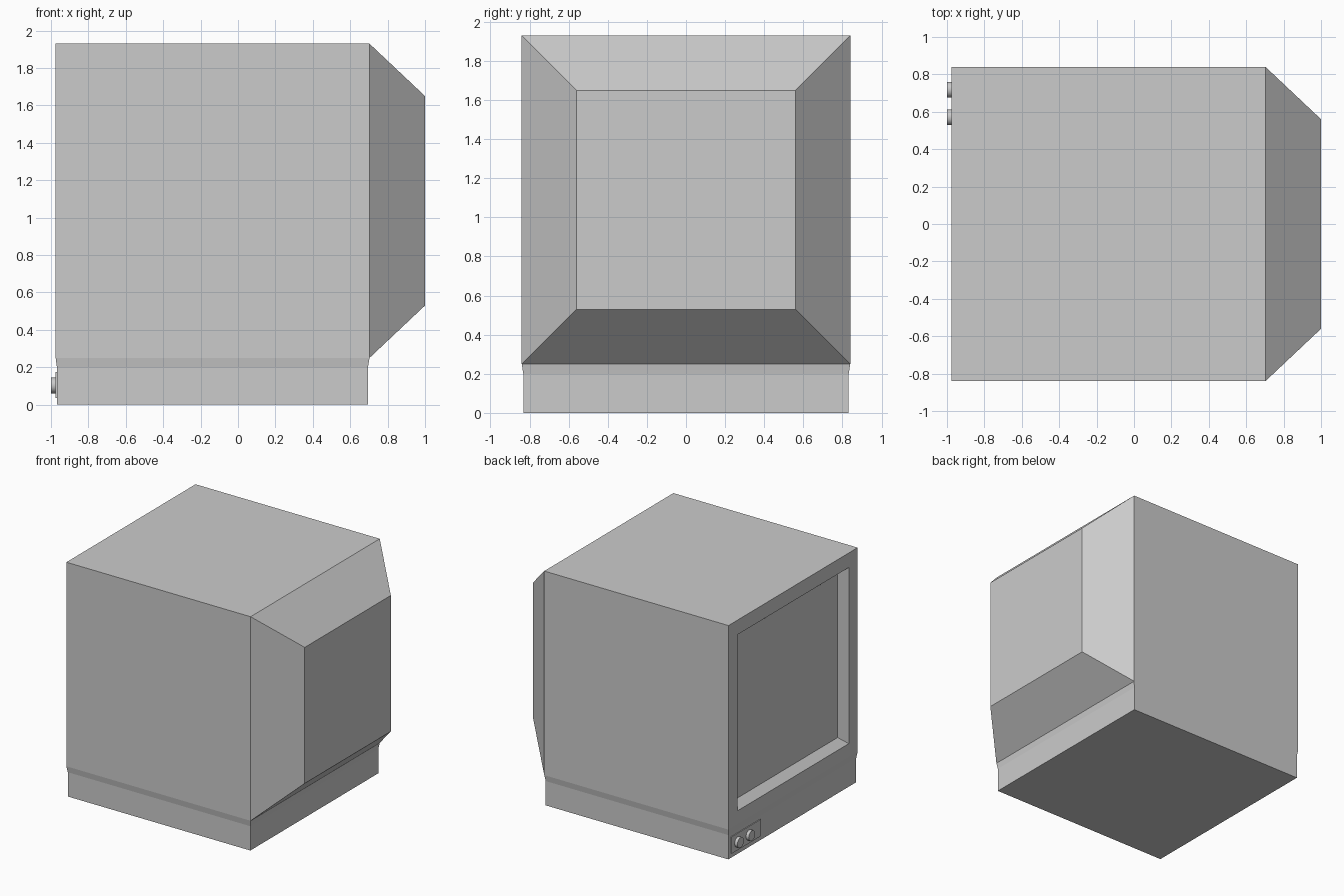
import bpy, bmesh, math

if "Cube" in bpy.data.objects:
    bpy.data.objects.remove(bpy.data.objects["Cube"])


def loft(name, rings, cap_start=True, cap_end=True):
    """Skin a series of four-point rings into a closed flat-faced shell."""
    bm = bmesh.new()
    loops = [[bm.verts.new(p) for p in ring] for ring in rings]
    for a, b in zip(loops, loops[1:]):
        for i in range(4):
            j = (i + 1) % 4
            bm.faces.new((a[i], a[j], b[j], b[i]))
    if cap_start:
        bm.faces.new(loops[0][::-1])
    if cap_end:
        bm.faces.new(loops[-1])
    bmesh.ops.recalc_face_normals(bm, faces=bm.faces)
    mesh = bpy.data.meshes.new(name)
    bm.to_mesh(mesh)
    bm.free()
    obj = bpy.data.objects.new(name, mesh)
    bpy.context.collection.objects.link(obj)
    return obj


def square_x(x, half, zc):
    """Square ring facing along x."""
    return [(x, sy * half, zc + sz * half)
            for sy, sz in ((-1, -1), (1, -1), (1, 1), (-1, 1))]


def rect_z(z, x0, x1, half):
    """Rectangular ring facing along z."""
    return [(x0, -half, z), (x1, -half, z), (x1, half, z), (x0, half, z)]


# Monitor housing: recessed screen, bezel, box sides and tapered rear
loft("monitor_housing", [
    square_x(-0.91, 0.672, 1.085),
    square_x(-0.975, 0.725, 1.085),
    square_x(-0.975, 0.84, 1.09),
    square_x(0.703, 0.84, 1.09),
    square_x(1.0, 0.56, 1.09),
])

# Base with a slight flare up to the housing
loft("base", [
    rect_z(0.0, -0.968, 0.695, 0.832),
    rect_z(0.2, -0.968, 0.695, 0.832),
    rect_z(0.25, -0.975, 0.703, 0.84),
], cap_end=False)

# Control panel on the screen side
bpy.ops.mesh.primitive_cube_add(size=1, location=(-0.967, 0.61, 0.105))
panel = bpy.context.object
panel.name = "control_panel"
panel.scale = (0.016, 0.38, 0.138)

# Two round knobs
for i, y in enumerate((0.57, 0.718)):
    bpy.ops.mesh.primitive_cylinder_add(
        vertices=32, radius=0.042, depth=0.035,
        location=(-0.9825, y, 0.103), rotation=(0, math.pi / 2, 0))
    bpy.context.object.name = f"knob_{i + 1}"
    bpy.ops.object.shade_smooth_by_angle()
